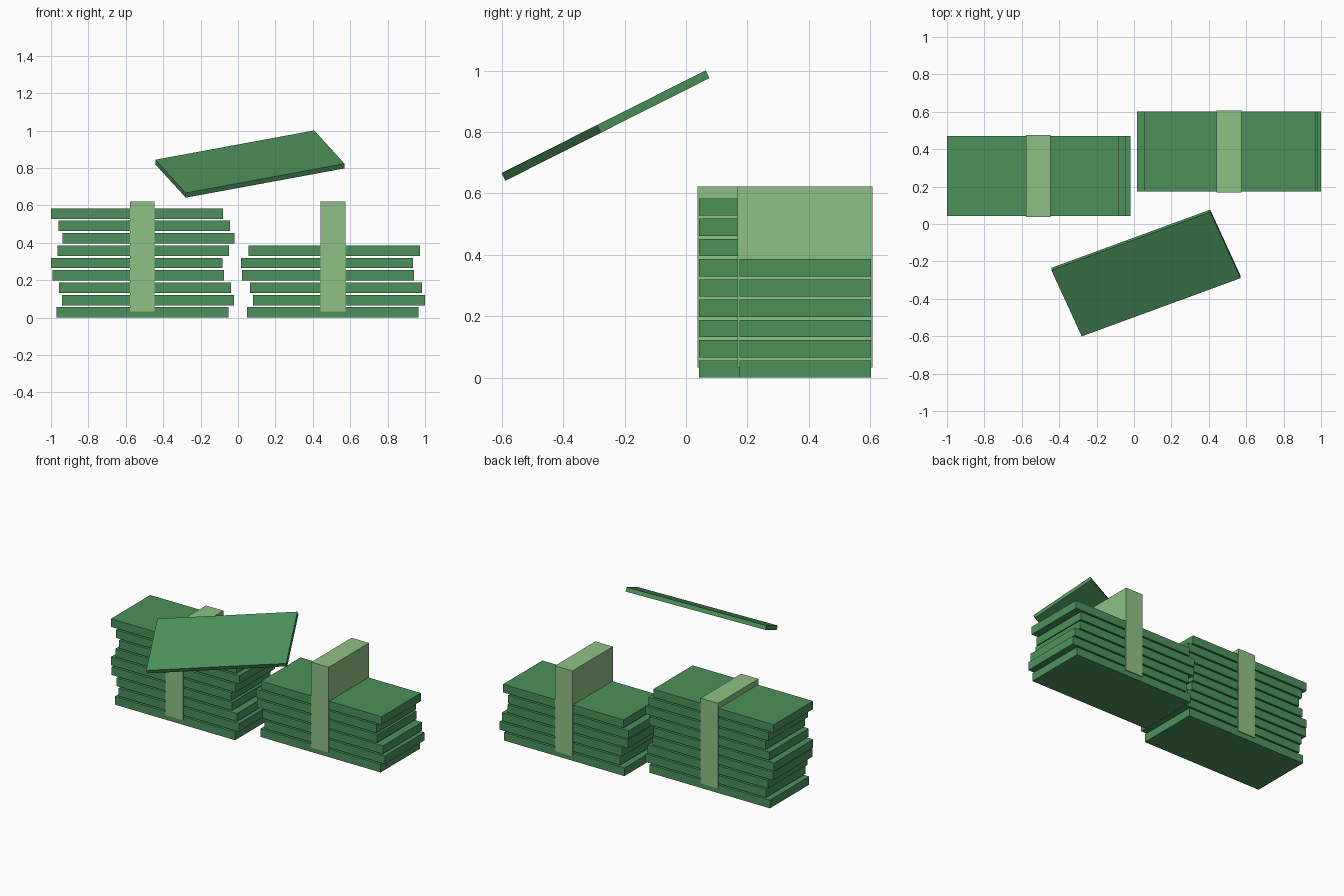
import bpy
from math import radians
from mathutils import Matrix

if "Cube" in bpy.data.objects:
    bpy.data.objects.remove(bpy.data.objects["Cube"], do_unlink=True)


def material(name, rgb):
    mat = bpy.data.materials.new(name)
    mat.use_nodes = True
    mat.diffuse_color = (*rgb, 1)
    bsdf = next(n for n in mat.node_tree.nodes if n.type == 'BSDF_PRINCIPLED')
    bsdf.inputs["Base Color"].default_value = (*rgb, 1)
    return mat


GREEN = material("note green", (0.073, 0.285, 0.102))
PALE = material("pale band green", (0.28, 0.53, 0.235))


def box(name, size, centre, mat):
    bpy.ops.mesh.primitive_cube_add(size=1, location=centre)
    obj = bpy.context.object
    obj.name = name
    obj.scale = size
    bpy.ops.object.transform_apply(location=False, rotation=False, scale=True)
    obj.data.materials.append(mat)
    return obj


LENGTH, DEPTH, THICK, STEP = 0.918, 0.428, 0.056, 0.066


def stack(side, left_ends, band_x, y):
    # Layers of bundles, each shifted a little sideways
    for i, x in enumerate(left_ends):
        box(f"{side}_bundle_{i + 1}", (LENGTH, DEPTH, THICK),
            (x + LENGTH / 2, y, i * STEP + THICK / 2), GREEN)
    # Paper band wrapped around the stack
    box(f"{side}_band", (0.133, 0.44, 0.588), (band_x, y, 0.328), PALE)


stack("right", [-0.97, -0.94, -0.956, -0.993, -1.0, -0.966, -0.938, -0.96, -0.999],
      -0.512, 0.257)
stack("left", [0.048, 0.081, 0.065, 0.022, 0.017, 0.055], 0.507, 0.388)

# Thin loose bundle, turned and tilted above the stacks
loose = box("loose_bundle", (LENGTH, DEPTH, 0.028), (0.064, -0.262, 0.821), GREEN)
turn = Matrix.Rotation(radians(26.7), 3, 'X') @ Matrix.Rotation(radians(22.3), 3, 'Z')
loose.rotation_euler = turn.to_euler()
